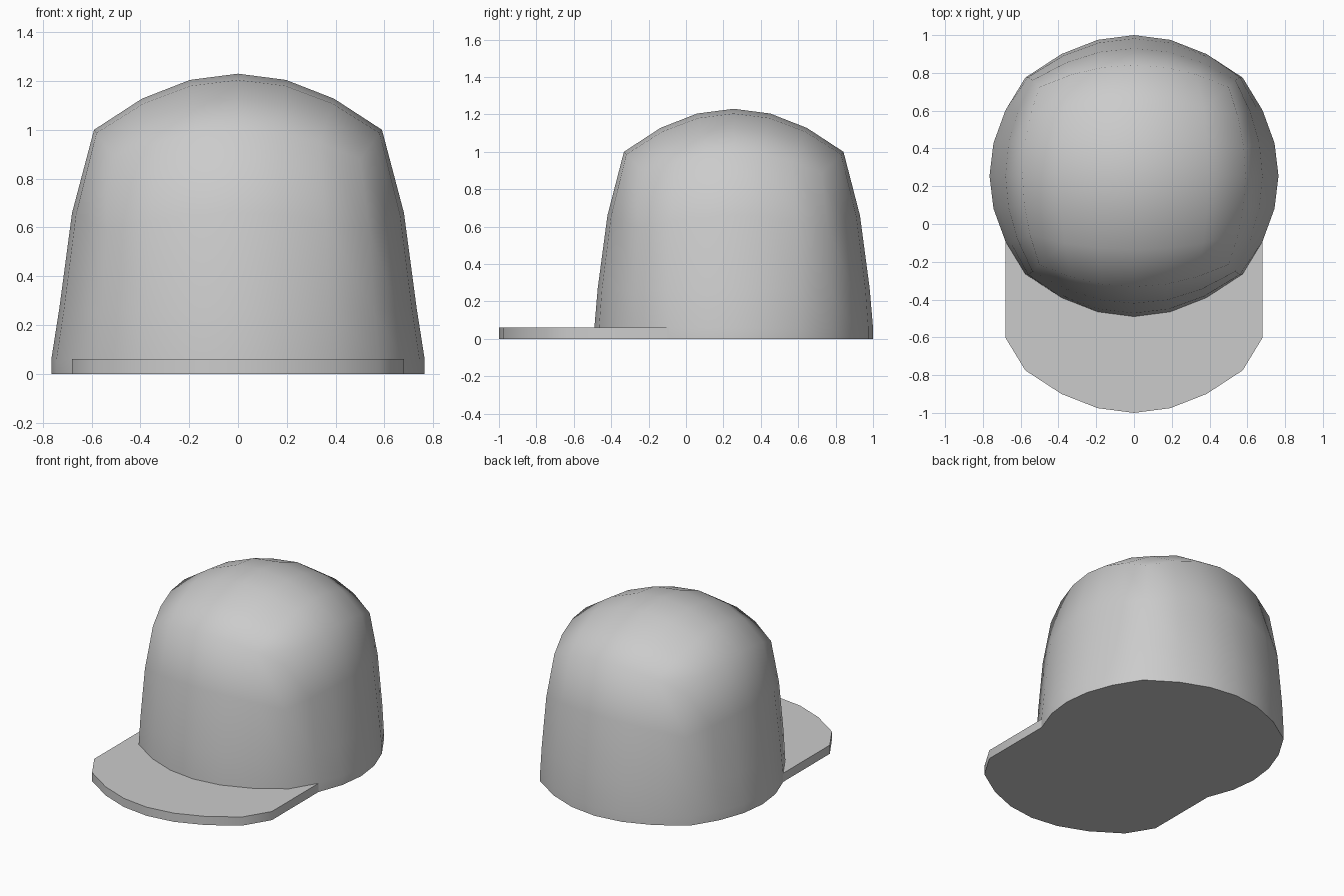
import bpy, bmesh, math

if "Cube" in bpy.data.objects:
    bpy.data.objects.remove(bpy.data.objects["Cube"])

N = 3          # grid steps from centre to edge
CY = 0.255     # crown centre in y


def rounded(u, v, rx, ry, a, b):
    """Map a square grid position to a rounded-square plan."""
    return rx * u * (1 - a * v * v), CY + ry * v * (1 - b * u * u)


def finish(bm, name, angle):
    bmesh.ops.recalc_face_normals(bm, faces=bm.faces)
    mesh = bpy.data.meshes.new(name)
    bm.to_mesh(mesh)
    bm.free()
    ob = bpy.data.objects.new(name, mesh)
    bpy.context.collection.objects.link(ob)
    bpy.ops.object.select_all(action='DESELECT')
    ob.select_set(True)
    bpy.context.view_layer.objects.active = ob
    bpy.ops.object.shade_smooth_by_angle(angle=math.radians(angle))
    return ob


# Perimeter of the square grid, in order (24 positions)
edge = [(i, -N) for i in range(-N, N)] + [(N, j) for j in range(-N, N)]
edge += [(-i, -j) for i, j in edge]
BASE = (0.765, 0.745, 0.248, 0.302)

# Crown: domed grid on top
bm = bmesh.new()
grid = {}
for i in range(-N, N + 1):
    for j in range(-N, N + 1):
        u, v = i / N, j / N
        x, y = rounded(u, v, 0.59, 0.587, 0.15, 0.20)
        z = 1.23 - 0.23 * (u * u + v * v) + 0.11 * u * u * v * v
        grid[i, j] = bm.verts.new((x, y, z))
for i in range(-N, N):
    for j in range(-N, N):
        bm.faces.new([grid[i, j], grid[i + 1, j], grid[i + 1, j + 1], grid[i, j + 1]])

# Crown: wall rings below the dome (plan, height, drop at the corners)
rings = [
    ((0.68, 0.675, 0.21, 0.25), 0.66, 0.07),
    ((0.732, 0.727, 0.235, 0.28), 0.27, 0.02),
    (BASE, 0.06, 0.0),
    (BASE, 0.0, 0.0),
]
prev = [grid[p] for p in edge]
for plan, z, drop in rings:
    ring = []
    for i, j in edge:
        u, v = i / N, j / N
        ring.append(bm.verts.new((*rounded(u, v, *plan), z - drop * u * u * v * v)))
    for k in range(len(ring)):
        n = (k + 1) % len(ring)
        bm.faces.new([prev[k], prev[n], ring[n], ring[k]])
    prev = ring
bm.faces.new(prev)
finish(bm, "crown", 60)

# Brim: front of the base ring pushed forward, as a thin slab
bm = bmesh.new()
front = [(-N, 1 - N)] + [(i, -N) for i in range(-N, N + 1)] + [(N, 1 - N)]
columns = []
for i, j in front:
    x, y = rounded(i / N, j / N, *BASE)
    columns.append([bm.verts.new((x, y - s, z))
                    for s, z in ((0, 0.06), (0.51, 0.06), (0.51, 0), (0, 0))])
for p, q in zip(columns, columns[1:]):
    for k in range(3):
        bm.faces.new([p[k], q[k], q[k + 1], p[k + 1]])
bm.faces.new(columns[0])
bm.faces.new(columns[-1])
finish(bm, "brim", 40)
